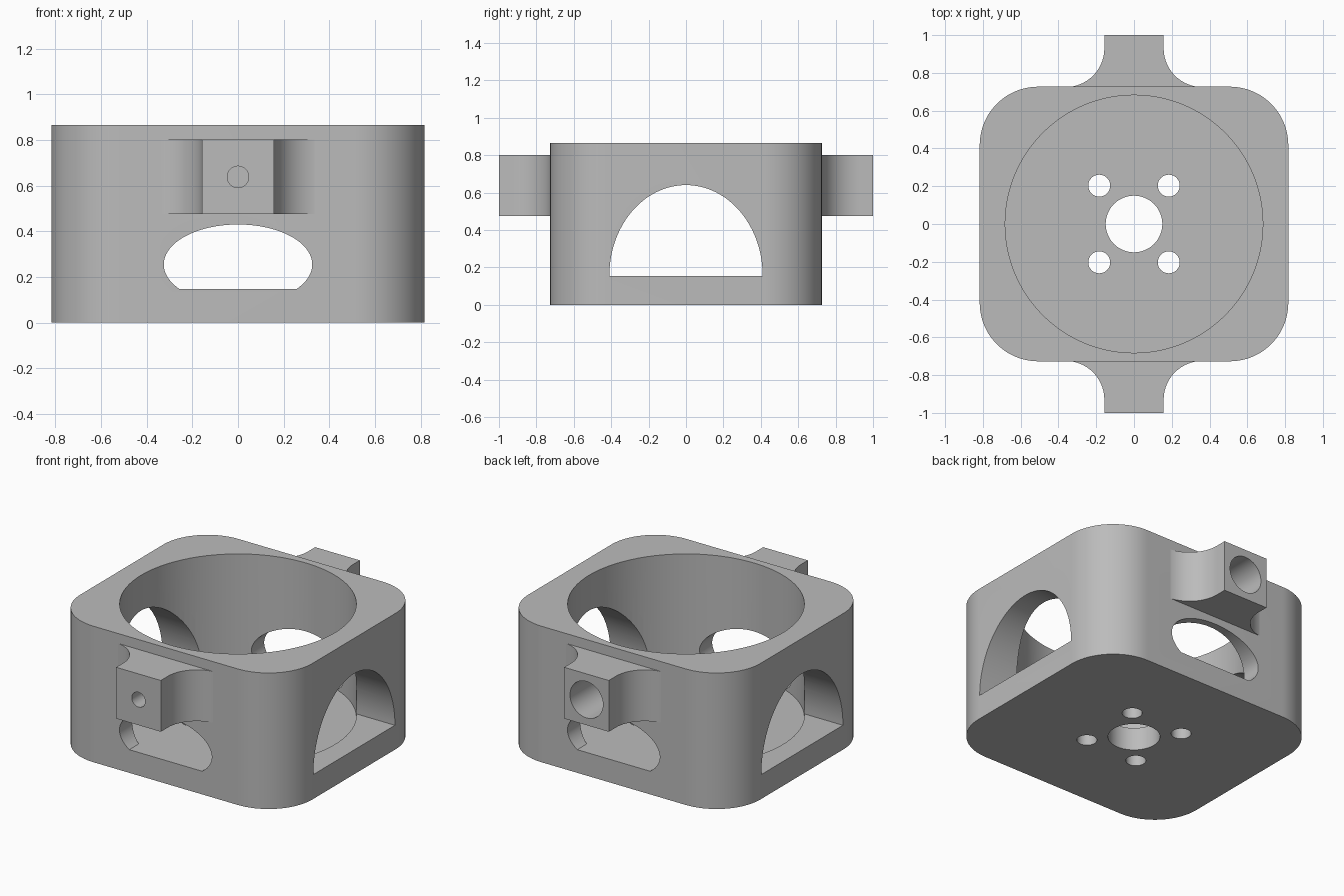
import bpy
import bmesh
from math import cos, sin, pi, radians

if "Cube" in bpy.data.objects:
    bpy.data.objects.remove(bpy.data.objects["Cube"], do_unlink=True)

# Single plain grey finish
grey = bpy.data.materials.new("matte_grey")
grey.use_nodes = True
colour = (0.5, 0.5, 0.5, 1)
grey.diffuse_color = colour
grey.node_tree.nodes["Principled BSDF"].inputs["Base Color"].default_value = colour

# Which way a 2D profile point (u, v) at depth w maps into space
AXES = {
    "x": lambda u, v, w: (w, u, v),
    "y": lambda u, v, w: (u, w, v),
    "z": lambda u, v, w: (u, v, w),
}


def arc(cu, cv, ru, rv, start, end, steps):
    angles = [radians(start + (end - start) * i / steps) for i in range(steps + 1)]
    return [(cu + ru * cos(a), cv + rv * sin(a)) for a in angles]


def circle(cu, cv, r, steps=48):
    return arc(cu, cv, r, r, 0, 360, steps)[:-1]


def prism(name, profile, axis, low, high):
    """Extrude a closed 2D profile along an axis."""
    bm = bmesh.new()
    place = AXES[axis]
    face = bm.faces.new([bm.verts.new(place(u, v, low)) for u, v in profile])
    out = bmesh.ops.extrude_face_region(bm, geom=[face])["geom"]
    moved = [g for g in out if isinstance(g, bmesh.types.BMVert)]
    bmesh.ops.translate(bm, verts=moved, vec=place(0, 0, high - low))
    bmesh.ops.recalc_face_normals(bm, faces=bm.faces)
    mesh = bpy.data.meshes.new(name)
    bm.to_mesh(mesh)
    bm.free()
    mesh.materials.append(grey)
    obj = bpy.data.objects.new(name, mesh)
    bpy.context.collection.objects.link(obj)
    return obj


def cut(target, cutter):
    """Subtract the cutter and discard it."""
    cutter.hide_render = True
    mod = target.modifiers.new("cut", "BOOLEAN")
    mod.operation = "DIFFERENCE"
    mod.solver = "EXACT"
    mod.object = cutter
    bpy.context.view_layer.objects.active = target
    bpy.ops.object.modifier_apply(modifier=mod.name)
    bpy.data.objects.remove(cutter, do_unlink=True)


def smooth(obj):
    bpy.ops.object.select_all(action="DESELECT")
    obj.select_set(True)
    bpy.context.view_layer.objects.active = obj
    bpy.ops.object.shade_smooth_by_angle(angle=radians(30))


# Housing: rounded block
HX, HY, HEIGHT, CORNER = 0.817, 0.727, 0.865, 0.31
outline = []
for sx, sy, start in ((1, 1, 0), (-1, 1, 90), (-1, -1, 180), (1, -1, 270)):
    outline += arc(sx * (HX - CORNER), sy * (HY - CORNER), CORNER, CORNER,
                   start, start + 90, 20)
housing = prism("housing", outline, "z", 0, HEIGHT)

# Round bore, leaving a floor
cut(housing, prism("bore", circle(0, 0, 0.682, 128), "z", 0.145, 1))

# Arched windows through the sides
arch = arc(0, 0.155, 0.41, 0.485, 0, 180, 64)
cut(housing, prism("side_window", arch, "x", -1, 1))

# Flat-bottomed oval windows through the front and back
oval = arc(0, 0.255, 0.325, 0.175, -38, 218, 64)
cut(housing, prism("front_window", oval, "y", -1, 1))

# Floor holes: one central, four around it
cut(housing, prism("shaft_hole", circle(0, 0, 0.15), "z", -0.1, 0.3))
for sx in (-1, 1):
    for sy in (-1, 1):
        cut(housing, prism("screw_hole", circle(sx * 0.184, sy * 0.203, 0.058),
                           "z", -0.1, 0.3))
smooth(housing)

# Mounting lugs with flared roots and blind holes
for name, side, hole in (("front_lug", -1, 0.047), ("back_lug", 1, 0.116)):
    flare = arc(0.362, 0.93, 0.205, 0.205, 180, 270, 20)
    half = [(0.157, 1)] + flare + [(0.362, 0.71)]
    profile = half + [(-u, v) for u, v in reversed(half)]
    lug = prism(name, [(u, v * side) for u, v in profile], "z", 0.476, 0.802)
    ends = sorted((side * 0.74, side * 1.1))
    cut(lug, prism("lug_hole", circle(0, 0.638, hole), "y", *ends))
    smooth(lug)
